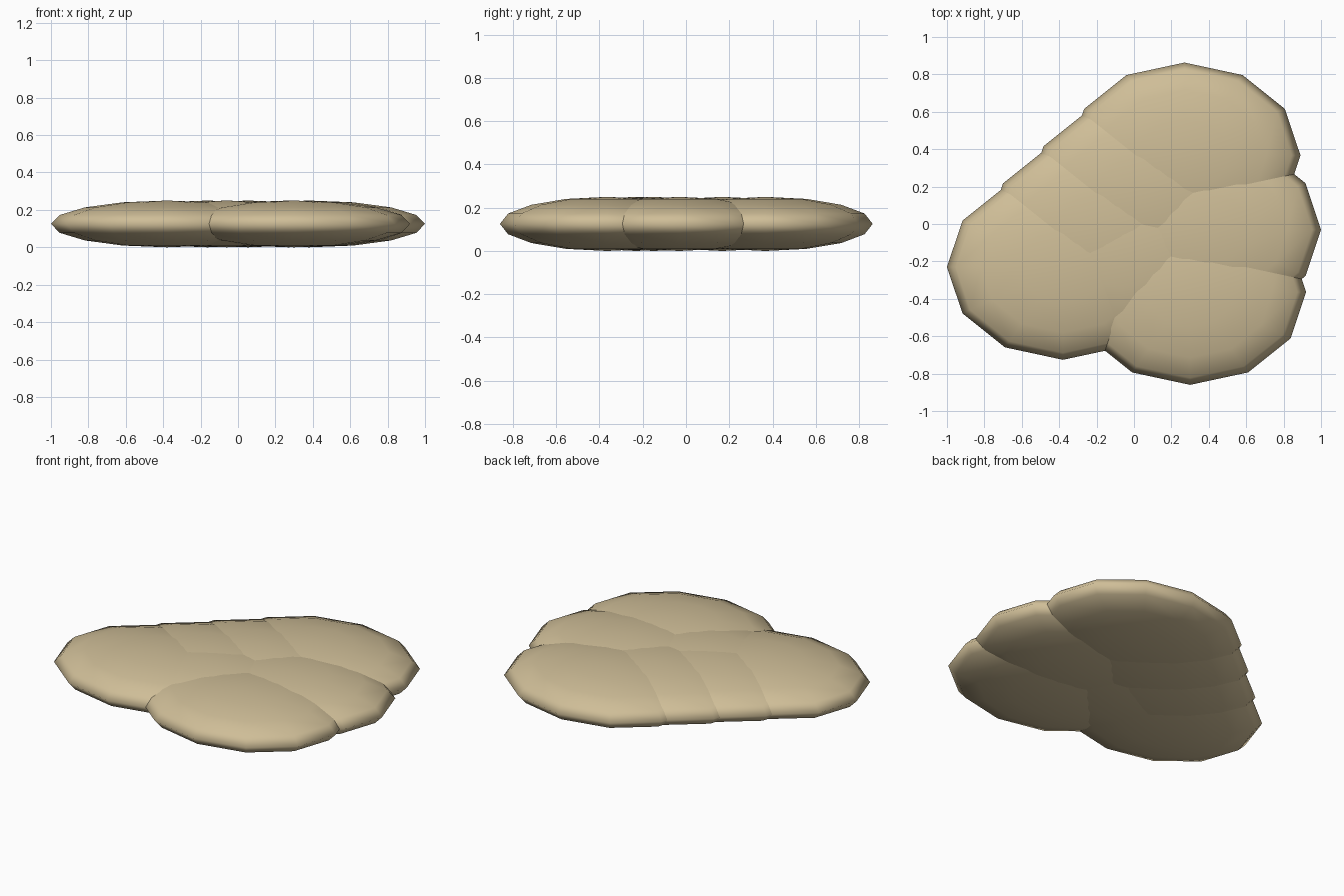
import bpy

if "Cube" in bpy.data.objects:
    bpy.data.objects.remove(bpy.data.objects["Cube"])

RX, RY, RZ = 0.62, 0.496, 0.125

tan = bpy.data.materials.new("tan")
tan.diffuse_color = (0.62, 0.51, 0.31, 1)
tan.use_nodes = True
tan.node_tree.nodes["Principled BSDF"].inputs["Base Color"].default_value = tan.diffuse_color


def lobe(name, x, y):
    """Flattened low-poly sphere resting on the ground."""
    bpy.ops.mesh.primitive_uv_sphere_add(
        segments=12, ring_count=8, radius=1, location=(x, y, RZ))
    ob = bpy.context.object
    ob.name = name
    ob.scale = (RX, RY, RZ)
    bpy.ops.object.transform_apply(location=False, rotation=False, scale=True)
    bpy.ops.object.shade_smooth()
    ob.data.materials.append(tan)
    return ob


# Row of lobes along the straight back-left side
start, end = (-0.38, -0.23), (0.27, 0.367)
for i in range(4):
    t = i / 3
    lobe(f"side_lobe_{i + 1}",
         start[0] + (end[0] - start[0]) * t,
         start[1] + (end[1] - start[1]) * t)

# Right, front and middle lobes
lobe("right_lobe", 0.38, -0.03)
lobe("front_lobe", 0.30, -0.364)
lobe("middle_lobe", -0.06, -0.15)
